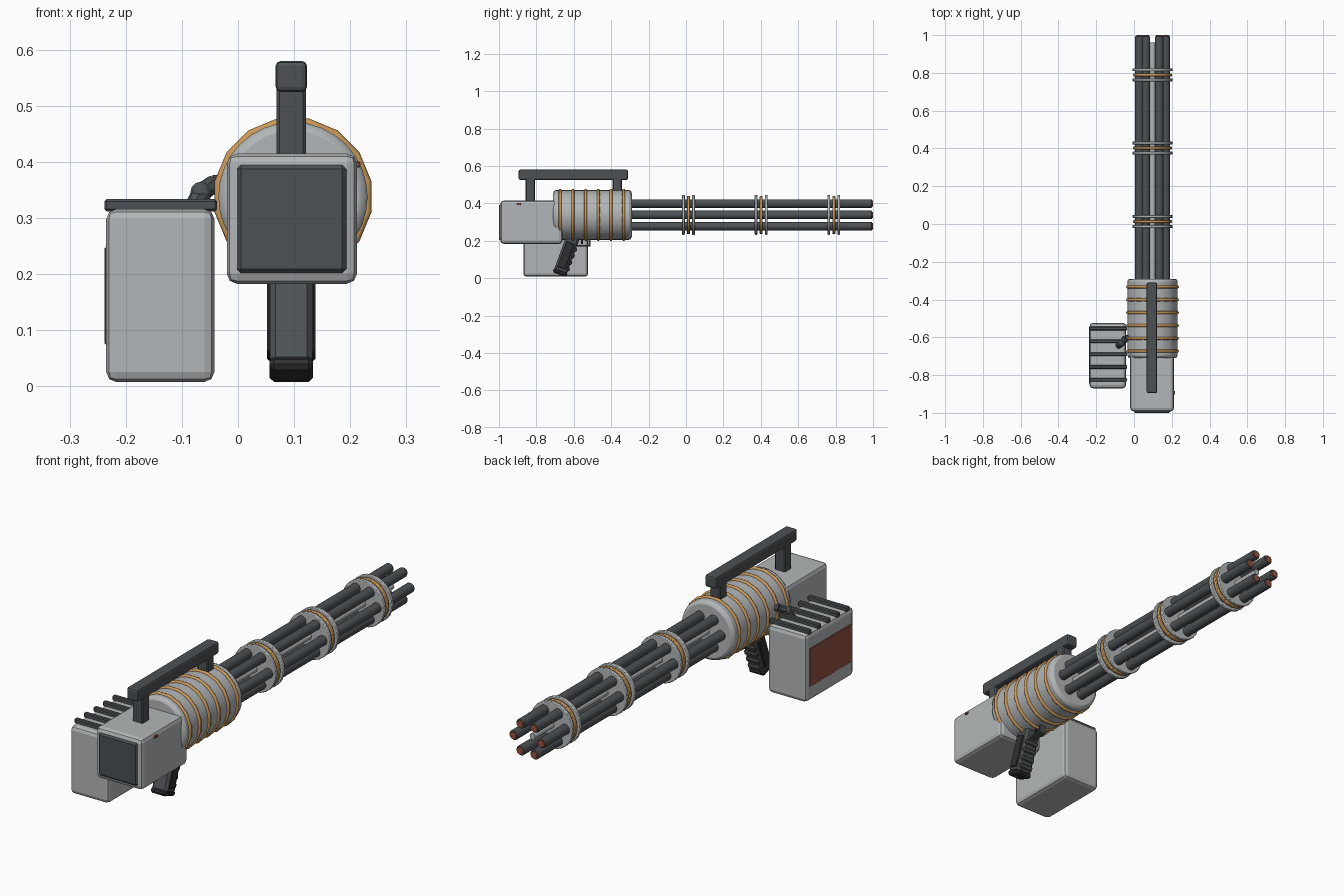
import bpy, math
from mathutils import Vector

if "Cube" in bpy.data.objects:
    bpy.data.objects.remove(bpy.data.objects["Cube"])

AX, AZ = 0.098, 0.338          # axis of the rotating barrels


def material(name, rgb):
    m = bpy.data.materials.new(name)
    m.diffuse_color = (*rgb, 1)
    m.use_nodes = True
    m.node_tree.nodes["Principled BSDF"].inputs["Base Color"].default_value = m.diffuse_color
    return m


GREY = material("light grey", (0.45, 0.47, 0.48))
DARK = material("dark slate", (0.072, 0.082, 0.09))
BLACK = material("charcoal", (0.03, 0.03, 0.032))
ORANGE = material("amber", (0.60, 0.32, 0.10))
RED = material("rust red", (0.30, 0.085, 0.055))


def finish(name, mat, bevel=0, segments=2):
    ob = bpy.context.object
    ob.name = name
    ob.data.materials.append(mat)
    if bevel:
        b = ob.modifiers.new("bevel", 'BEVEL')
        b.width, b.segments = bevel, segments
        b.limit_method, b.angle_limit = 'ANGLE', math.radians(50)
    return ob


def box(name, mat, x, y, z, bevel=0, segments=2):
    """Box from (min, max) ranges."""
    r = (x, y, z)
    bpy.ops.mesh.primitive_cube_add(size=1, location=[(a + b) / 2 for a, b in r])
    bpy.context.object.scale = [b - a for a, b in r]
    bpy.ops.object.transform_apply(location=False, rotation=False, scale=True)
    return finish(name, mat, bevel, segments)


def rod(name, mat, p, q, radius, sides=16, bevel=0):
    """Cylinder between two points."""
    p, q = Vector(p), Vector(q)
    d = q - p
    bpy.ops.mesh.primitive_cylinder_add(vertices=sides, radius=radius, depth=d.length,
                                        location=(p + q) / 2)
    bpy.context.object.rotation_euler = d.to_track_quat('Z', 'Y').to_euler()
    bpy.ops.object.shade_smooth_by_angle(angle=math.radians(40))
    return finish(name, mat, bevel)


def axial(name, mat, y0, y1, radius, sides=16, bevel=0, dx=0, dz=0):
    return rod(name, mat, (AX + dx, y0, AZ + dz), (AX + dx, y1, AZ + dz), radius, sides, bevel)


# Motor drum with amber hoops
axial("drum", GREY, -0.71, -0.29, 0.133, 32, 0.015)
for i in range(6):
    bpy.ops.mesh.primitive_torus_add(location=(AX, -0.333 - 0.068 * i, AZ),
                                     rotation=(math.pi / 2, math.pi / 16, 0),
                                     major_segments=16, minor_segments=8,
                                     major_radius=0.1345, minor_radius=0.008)
    bpy.ops.object.shade_smooth_by_angle(angle=math.radians(50))
    finish("drum_hoop", ORANGE)

# Barrel cluster
axial("center_shaft", GREY, -0.30, 0.96, 0.014, 12)
for i in range(6):
    a = i * math.pi / 3
    dx, dz = 0.07 * math.cos(a), 0.07 * math.sin(a)
    axial("barrel", DARK, -0.30, 0.994, 0.0225, 14, 0.003, dx, dz)
    axial("muzzle_tip", RED, 0.985, 1.0, 0.0165, 14, 0, dx, dz)

# Barrel clamps: two grey discs around an amber one
for y in (0.013, 0.402, 0.79):
    for off in (-0.027, 0.027):
        axial("clamp_disc", GREY, y + off - 0.0075, y + off + 0.0075, 0.106, 24, 0.003)
    axial("clamp_band", ORANGE, y - 0.008, y + 0.008, 0.102, 24, 0.003)

# Rear housing
box("rear_housing", GREY, (-0.02, 0.212), (-0.992, -0.66), (0.183, 0.415), 0.018)
box("rear_panel", DARK, (-0.002, 0.193), (-1.0, -0.985), (0.202, 0.395), 0.008, 1)
box("side_button", RED, (0.20, 0.218), (-0.903, -0.883), (0.39, 0.401), 0.002, 1)

# Carry handle
box("handle_bar", DARK, (0.067, 0.123), (-0.895, -0.31), (0.525, 0.58), 0.009)
box("handle_rear_post", DARK, (0.069, 0.121), (-0.857, -0.807), (0.405, 0.535), 0.005, 1)
box("handle_front_post", DARK, (0.069, 0.121), (-0.392, -0.342), (0.445, 0.535), 0.005, 1)

# Ammunition box with top ribs and side panel
box("ammo_box", GREY, (-0.235, -0.042), (-0.87, -0.523), (0.008, 0.316), 0.018)
for i in range(5):
    y = -0.553 - 0.068 * i
    box("ammo_rib", DARK, (-0.238, -0.037), (y - 0.01, y + 0.01), (0.312, 0.334), 0.004, 1)
box("ammo_side_panel", RED, (-0.238, -0.23), (-0.845, -0.548), (0.075, 0.248), 0.002, 1)

# Feed elbow from the ammunition box to the drum
path = [(-0.082, -0.645, 0.312), (-0.066, -0.63, 0.345), (-0.045, -0.605, 0.36),
        (0.0, -0.60, 0.36)]
for p, q in zip(path, path[1:]):
    rod("feed_elbow", DARK, p, q, 0.017, 8)
bpy.ops.mesh.primitive_uv_sphere_add(segments=10, ring_count=6, radius=0.02, location=path[1])
finish("feed_knuckle", DARK)

# Pistol grip, built upright around its own centre and then leaned back
LEAN = math.radians(-20)


def grip_part(name, mat, x, y, z, bevel=0.0, segments=1):
    ob = box(name, mat, x, y, z, bevel, segments)
    c = Vector((AX - 0.003, -0.64, 0.115))
    v = Vector(ob.location)
    ca, sa = math.cos(LEAN), math.sin(LEAN)
    ob.location = (c.x + v.x, c.y + v.y * ca - v.z * sa, c.z + v.y * sa + v.z * ca)
    ob.rotation_euler.x = LEAN


grip_part("grip", DARK, (-0.038, 0.038), (-0.038, 0.034), (-0.09, 0.12), 0.01)
grip_part("grip_base", BLACK, (-0.039, 0.039), (-0.041, 0.037), (-0.103, -0.078), 0.008)
for s in (-1, 1):
    grip_part("grip_side_plate", BLACK, (s * 0.039 - 0.004, s * 0.039 + 0.004),
              (-0.028, 0.018), (-0.068, 0.078), 0.003)
for i in range(4):
    z = -0.06 + 0.037 * i
    grip_part("finger_ridge", DARK, (-0.034, 0.034), (0.025, 0.041), (z - 0.011, z + 0.011), 0.005)

# Trigger and its guard
box("guard_bottom", DARK, (0.08, 0.112), (-0.60, -0.51), (0.168, 0.178), 0.003, 1)
box("guard_front", DARK, (0.08, 0.112), (-0.52, -0.51), (0.168, 0.215), 0.003, 1)
box("trigger", BLACK, (0.089, 0.103), (-0.562, -0.55), (0.182, 0.215), 0.003, 1)
